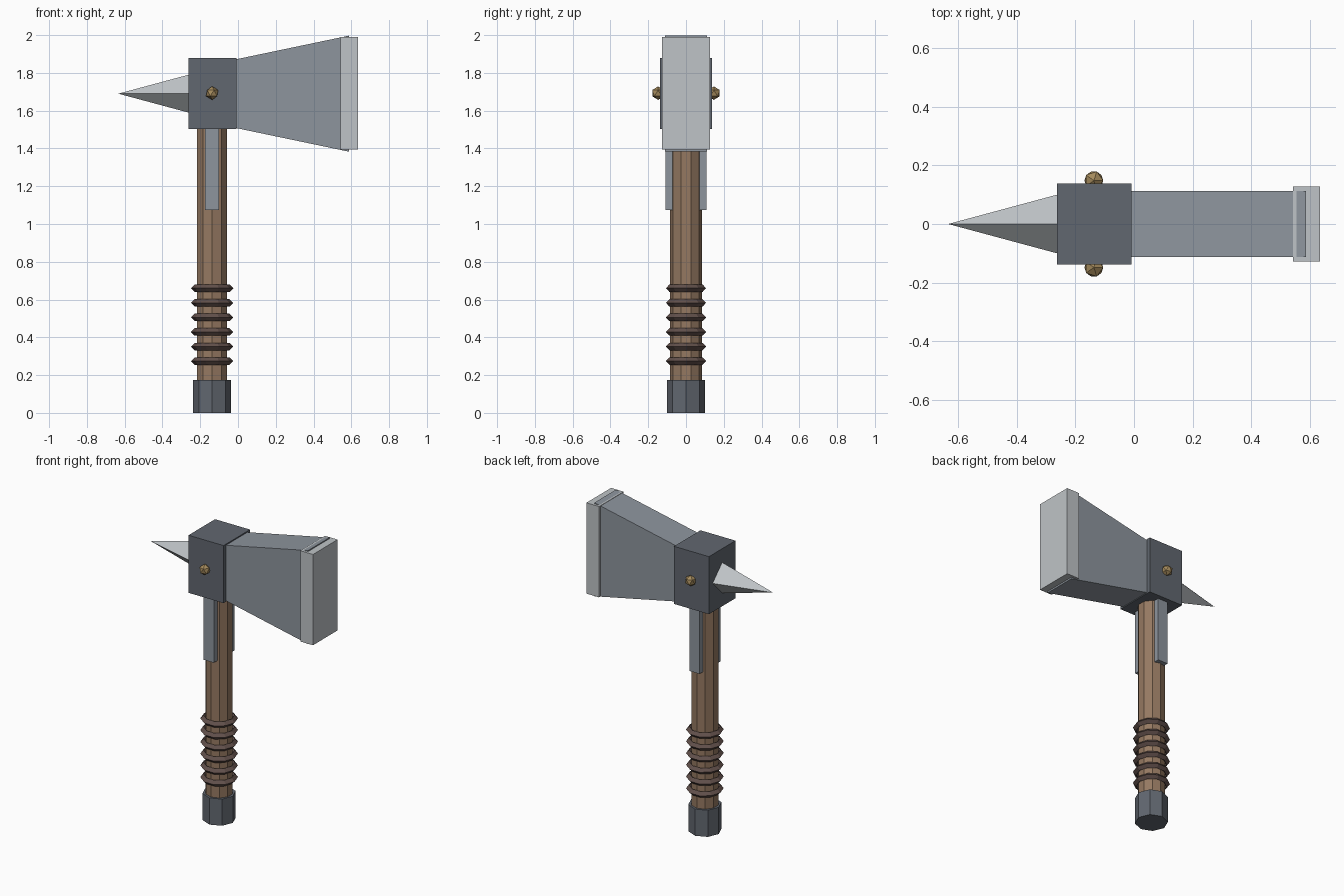
import bpy, bmesh
from math import radians
from mathutils import Vector

if "Cube" in bpy.data.objects:
    bpy.data.objects.remove(bpy.data.objects["Cube"])

AX = -0.137   # handle axis x
HZ = 1.69     # head centre height


def mat(name, rgb):
    m = bpy.data.materials.new(name)
    m.diffuse_color = (*rgb, 1)
    m.use_nodes = True
    m.node_tree.nodes["Principled BSDF"].inputs["Base Color"].default_value = m.diffuse_color
    return m


WOOD = mat("wood", (0.30, 0.19, 0.12))
LEATHER = mat("leather", (0.12, 0.08, 0.07))
DARK = mat("dark_steel", (0.12, 0.135, 0.16))
STEEL = mat("steel", (0.27, 0.30, 0.34))
BRIGHT = mat("bright_steel", (0.52, 0.55, 0.57))
BRASS = mat("brass", (0.38, 0.26, 0.11))


def finish(name, material):
    ob = bpy.context.object
    ob.name = name
    ob.data.materials.append(material)
    return ob


def box(name, lo, hi, material):
    lo, hi = Vector(lo), Vector(hi)
    bpy.ops.mesh.primitive_cube_add(size=1, location=(lo + hi) / 2)
    ob = finish(name, material)
    for v in ob.data.vertices:
        v.co *= (hi - lo)
    return ob


def cylinder(name, sides, r, z0, z1, material):
    bpy.ops.mesh.primitive_cylinder_add(vertices=sides, radius=r, depth=z1 - z0,
                                        location=(AX, 0, (z0 + z1) / 2))
    return finish(name, material)


def prism(name, profile, half_y, material):
    # extrude an x-z outline along y
    bm = bmesh.new()
    face = bm.faces.new([bm.verts.new((x, -half_y, z)) for x, z in profile])
    ext = bmesh.ops.extrude_face_region(bm, geom=[face])["geom"]
    bmesh.ops.translate(bm, vec=(0, 2 * half_y, 0),
                        verts=[g for g in ext if isinstance(g, bmesh.types.BMVert)])
    bmesh.ops.recalc_face_normals(bm, faces=bm.faces)
    me = bpy.data.meshes.new(name)
    bm.to_mesh(me)
    bm.free()
    ob = bpy.data.objects.new(name, me)
    bpy.context.collection.objects.link(ob)
    me.materials.append(material)
    return ob


# Handle and pommel
cylinder("handle", 10, 0.084, 0.05, 1.80, WOOD)
cylinder("pommel", 8, 0.10, 0.0, 0.175, DARK)

# Grip rings
for i in range(6):
    bpy.ops.mesh.primitive_torus_add(major_segments=10, minor_segments=4,
                                     major_radius=0.092, minor_radius=0.02,
                                     location=(AX, 0, 0.274 + 0.0772 * i))
    finish(f"grip_ring_{i + 1}", LEATHER)

# Head block, flared blade and cutting edge
box("head_block", (-0.263, -0.1375, 1.502), (-0.009, 0.1375, 1.88), DARK)
prism("blade", [(-0.02, HZ - 0.18), (0.587, HZ - 0.307),
                (0.587, HZ + 0.307), (-0.02, HZ + 0.18)], 0.112, STEEL)
box("cutting_edge", (0.542, -0.128, 1.394), (0.634, 0.128, 1.99), BRIGHT)

# Four-sided back spike, base sunk in the block
length, base = 0.39, 0.105
bpy.ops.mesh.primitive_cone_add(vertices=4, radius1=base, radius2=0, depth=length,
                                location=(-0.634 + length / 2, 0, HZ),
                                rotation=(0, radians(-90), 0))
finish("back_spike", BRIGHT)

# Side straps and rivets
for side, s in (("front", -1), ("back", 1)):
    ys = sorted((s * 0.07, s * 0.108))
    box(f"{side}_strap", (-0.174, ys[0], 1.075), (-0.10, ys[1], 1.55), STEEL)
    bpy.ops.mesh.primitive_ico_sphere_add(subdivisions=1, radius=0.036,
                                          location=(AX, s * 0.148, HZ + 0.003))
    finish(f"{side}_rivet", BRASS)
